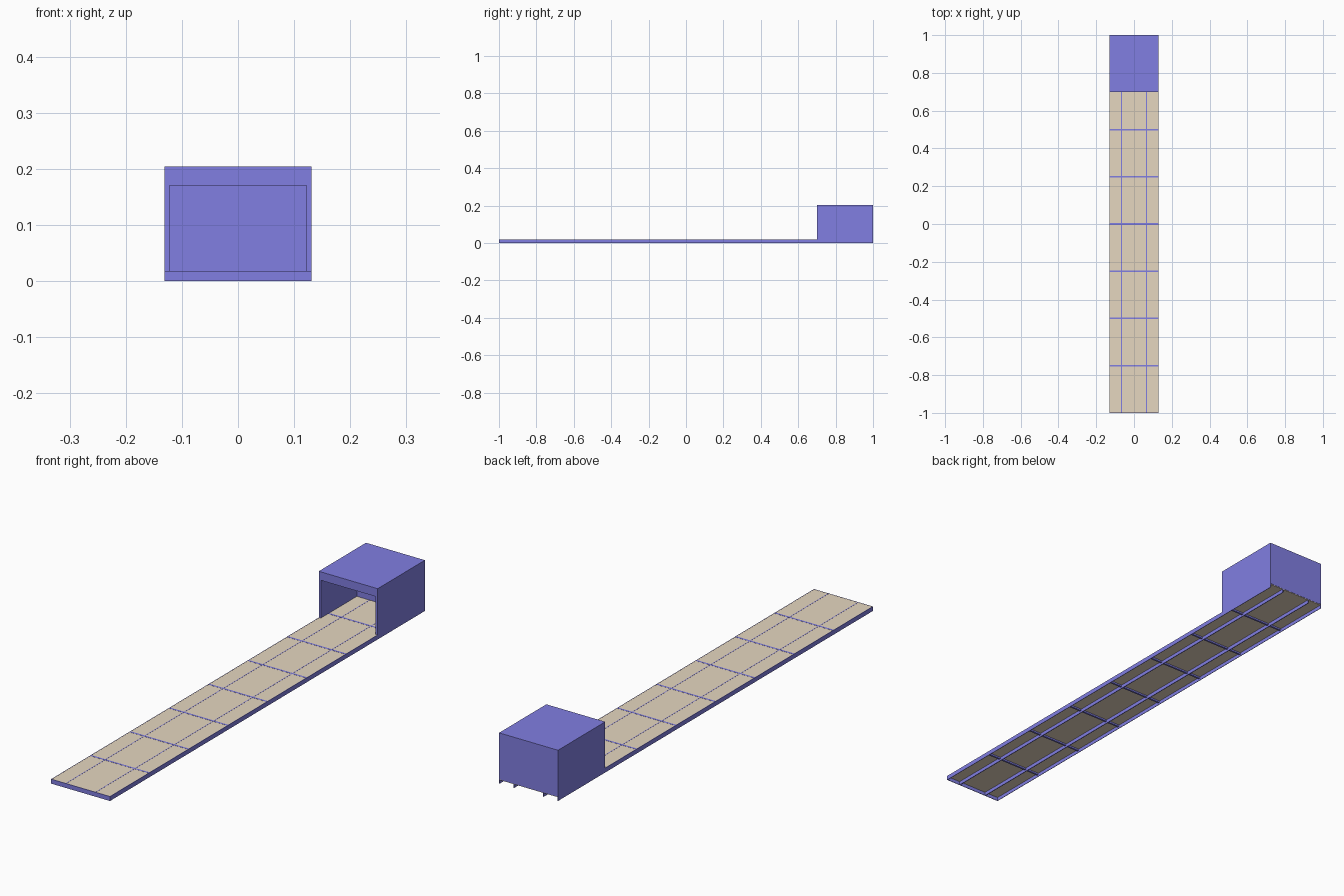
import bpy, bmesh

if "Cube" in bpy.data.objects:
    bpy.data.objects.remove(bpy.data.objects["Cube"])


def material(name, rgb):
    m = bpy.data.materials.new(name)
    m.diffuse_color = (*rgb, 1)
    m.use_nodes = True
    m.node_tree.nodes["Principled BSDF"].inputs["Base Color"].default_value = m.diffuse_color
    return m


BLUE = material("blue_paint", (0.22, 0.21, 0.76))
TAN = material("tan_board", (0.79, 0.68, 0.53))


def box(name, x, y, z, mat):
    """Axis-aligned box from (min, max) ranges."""
    bm = bmesh.new()
    bmesh.ops.create_cube(bm, size=1)
    for v in bm.verts:
        for i, (lo, hi) in enumerate((x, y, z)):
            v.co[i] = lo if v.co[i] < 0 else hi
    me = bpy.data.meshes.new(name)
    bm.to_mesh(me)
    bm.free()
    me.materials.append(mat)
    ob = bpy.data.objects.new(name, me)
    bpy.context.collection.objects.link(ob)
    return ob


W = 0.131      # half width
TOP = 0.018    # frame top
T = 0.002      # side plate thickness

# Deck boards, just below the frame top so the frame lines show
box("deck", (-W + T, W - T), (-1 + T, 0.999), (0.0145, TOP - 0.0004), TAN)

# Long side plates and inner rails
for side, label in ((-1, "left"), (1, "right")):
    box(label + "_side_rail", sorted((side * W, side * (W - T))), (-1, 1), (0, TOP), BLUE)
    c = side * 0.066
    box(label + "_inner_rail", (c - 0.0015, c + 0.0015), (-1 + T, 1), (0, TOP), BLUE)

# Front end plate
box("front_end_plate", (-W, W), (-1, -1 + T), (0, TOP), BLUE)

# Cross beams every quarter unit
for i in range(7):
    y = -0.75 + 0.25 * i
    box(f"cross_beam_{i + 1}", (-W + T, W - T), (y - 0.004, y + 0.004), (0.008, TOP), BLUE)

# Housing: side profile walls, thick roof and thick back, open to the front
Y0, H = 0.70, 0.204
IN, OPEN_TOP, BACK = 0.122, 0.17, 0.93
bm = bmesh.new()
outer = [(-W, TOP), (-W, H), (W, H), (W, TOP)]
inner = [(IN, TOP), (IN, OPEN_TOP), (-IN, OPEN_TOP), (-IN, TOP)]
arch = bm.faces.new([bm.verts.new((x, Y0, z)) for x, z in outer + inner])
ext = bmesh.ops.extrude_face_region(bm, geom=[arch], use_keep_orig=True)
bmesh.ops.translate(bm, vec=(0, 1 - Y0, 0),
                    verts=[g for g in ext["geom"] if isinstance(g, bmesh.types.BMVert)])
bmesh.ops.recalc_face_normals(bm, faces=bm.faces)
me = bpy.data.meshes.new("housing")
bm.to_mesh(me)
bm.free()
me.materials.append(BLUE)
bpy.context.collection.objects.link(bpy.data.objects.new("housing", me))
box("housing_back", (-IN, IN), (BACK, 1), (TOP - 0.001, OPEN_TOP), BLUE)
